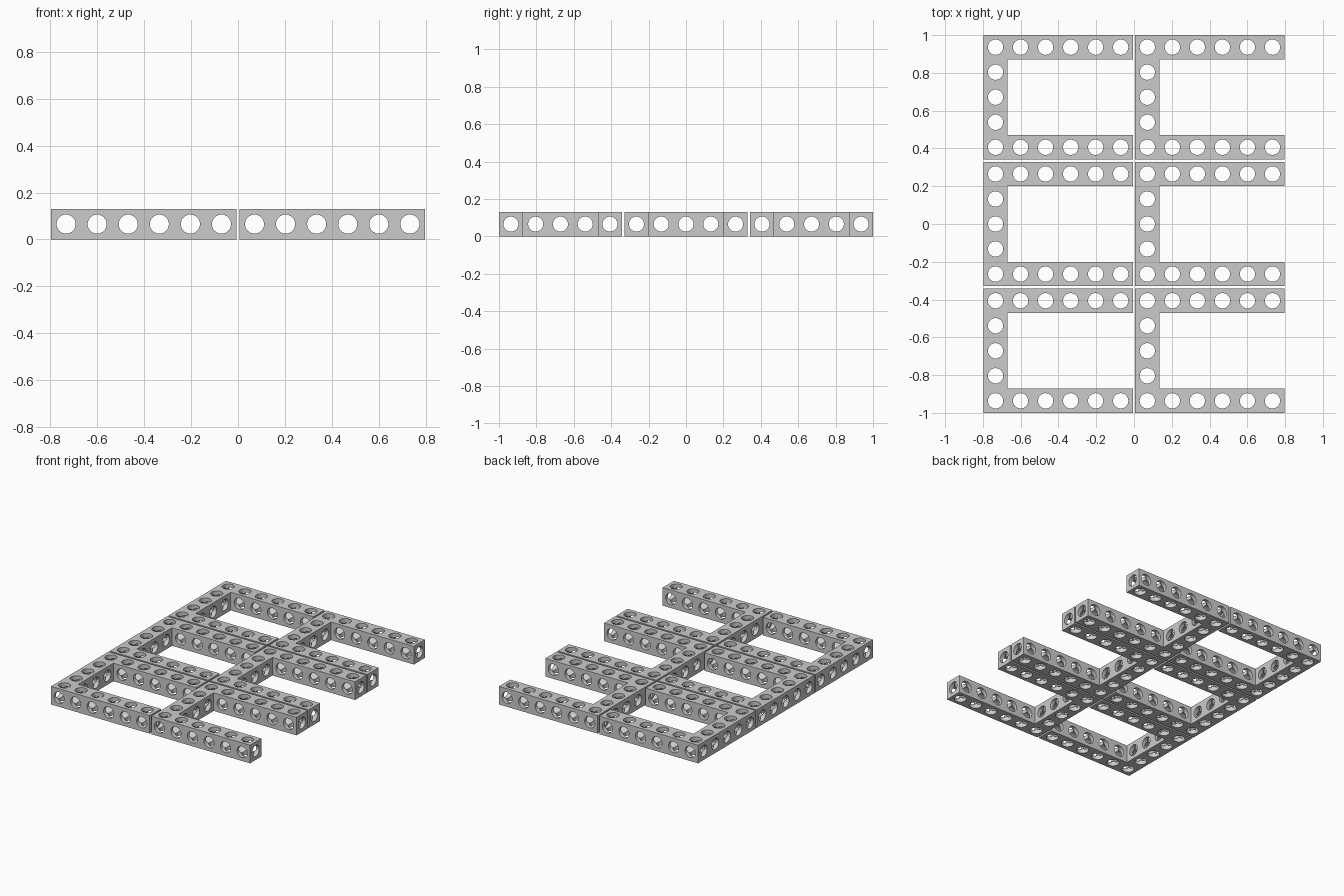
import bpy, bmesh, math
from mathutils import Matrix, Vector

if "Cube" in bpy.data.objects:
    bpy.data.objects.remove(bpy.data.objects["Cube"])

PITCH = 0.1325      # hole spacing
BEAM = 0.128        # beam width
HEIGHT = 0.131
RADIUS = 0.0405
NX, NY = 6, 5       # holes along an arm and along the spine
STEP_X, STEP_Y = 0.8035, 0.6712   # spacing between frames

grey = bpy.data.materials.new("light grey")
grey.diffuse_color = (0.6, 0.6, 0.6, 1)
grey.use_nodes = True
grey.node_tree.nodes["Principled BSDF"].inputs["Base Color"].default_value = grey.diffuse_color

def xpos(i):
    return (i - (NX - 1) / 2) * PITCH

def ypos(j):
    return (j - (NY - 1) / 2) * PITCH

def make_object(name, bm):
    mesh = bpy.data.meshes.new(name)
    bmesh.ops.recalc_face_normals(bm, faces=bm.faces[:])
    bm.to_mesh(mesh)
    bm.free()
    mesh.materials.append(grey)
    obj = bpy.data.objects.new(name, mesh)
    bpy.context.collection.objects.link(obj)
    return obj

def drills(name, axis, centres, radius):
    """Parallel long cylinders joined in one cutter."""
    bm = bmesh.new()
    turn = Vector((0, 0, 1)).rotation_difference(Vector(axis)).to_matrix().to_4x4()
    for c in centres:
        bmesh.ops.create_cone(bm, cap_ends=True, segments=32, radius1=radius,
                              radius2=radius, depth=2,
                              matrix=Matrix.Translation(c) @ turn)
    obj = make_object(name, bm)
    obj.hide_render = True
    return obj

# C-shaped frame: a spine with two arms, extruded upwards
w, l = (NX - 1) * PITCH + BEAM, (NY - 1) * PITCH + BEAM
x0, x1, xs = -w / 2, w / 2, -w / 2 + BEAM
y0, y1, ya, yb = -l / 2, l / 2, -l / 2 + BEAM, l / 2 - BEAM
outline = [(x0, y0), (x1, y0), (x1, ya), (xs, ya),
           (xs, yb), (x1, yb), (x1, y1), (x0, y1)]
bm = bmesh.new()
face = bm.faces.new([bm.verts.new((x, y, 0)) for x, y in outline])
top = bmesh.ops.extrude_face_region(bm, geom=[face])["geom"]
bmesh.ops.translate(bm, vec=(0, 0, HEIGHT),
                    verts=[v for v in top if isinstance(v, bmesh.types.BMVert)])
frame = make_object("frame_1", bm)

# Holes in all three directions
mid = HEIGHT / 2
nodes = [(xpos(i), ypos(j), mid) for i in range(NX) for j in range(NY)
         if i == 0 or j in (0, NY - 1)]
cutters = [
    drills("vertical_drills", (0, 0, 1), nodes, RADIUS),
    drills("lengthwise_drills", (1, 0, 0),
           [(0, ypos(j), mid) for j in range(NY)], RADIUS - 0.0002),
    drills("crosswise_drills", (0, 1, 0),
           [(xpos(i), 0, mid) for i in range(NX)], RADIUS + 0.0002),
]
for cutter in cutters:
    mod = frame.modifiers.new(cutter.name, 'BOOLEAN')
    mod.operation = 'DIFFERENCE'
    mod.solver = 'EXACT'
    mod.object = cutter

# Bake the cuts and remove the drills
bpy.context.view_layer.update()
deps = bpy.context.evaluated_depsgraph_get()
mesh = bpy.data.meshes.new_from_object(frame.evaluated_get(deps))
frame.modifiers.clear()
frame.data = mesh
for cutter in cutters:
    bpy.data.objects.remove(cutter)
bpy.context.view_layer.objects.active = frame
frame.select_set(True)
bpy.ops.object.shade_smooth_by_angle(angle=math.radians(30))

# Two columns of three frames
frames = [frame]
for n in range(2, 7):
    copy = bpy.data.objects.new(f"frame_{n}", frame.data)
    bpy.context.collection.objects.link(copy)
    frames.append(copy)
for n, obj in enumerate(frames):
    obj.location = ((n % 2 - 0.5) * STEP_X, (n // 2 - 1) * STEP_Y, 0)
